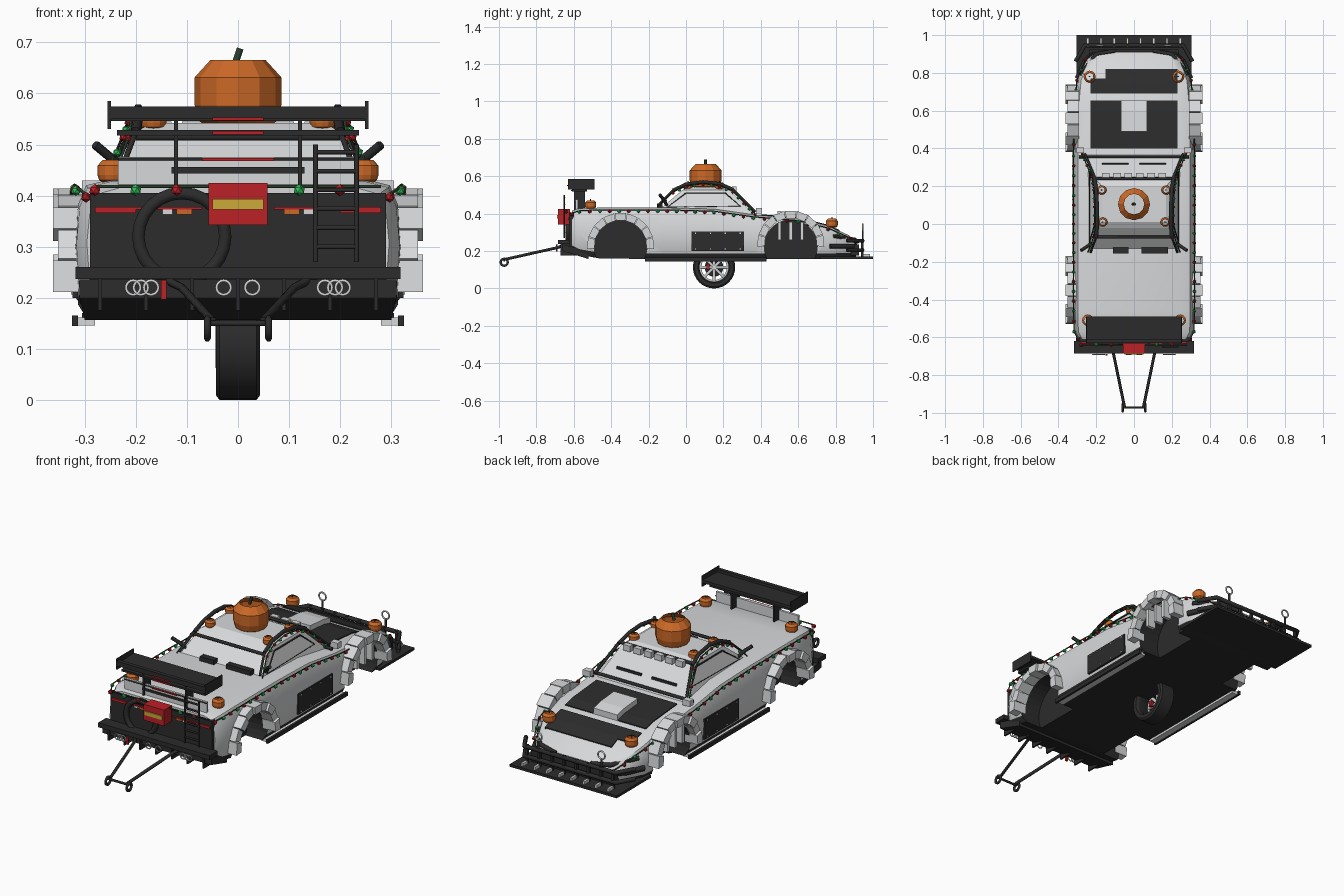
import bpy, bmesh, math
from mathutils import Vector, Matrix

cube = bpy.data.objects.get("Cube")
if cube:
    bpy.data.objects.remove(cube, do_unlink=True)

def material(name, *rgb):
    m = bpy.data.materials.new(name)
    m.use_nodes = True
    m.diffuse_color = (*rgb, 1)
    m.node_tree.nodes["Principled BSDF"].inputs["Base Color"].default_value = (*rgb, 1)
    return m

WHITE = material("white_paint", .68, .69, .7)
DARK = material("matte_black", .025, .025, .025)
ORANGE = material("pumpkin_orange", .6, .14, .02)
RED = material("red", .5, .015, .02)
GREEN = material("light_green", .03, .5, .1)
YELLOW = material("plate_yellow", .6, .4, .04)
SILVER = material("silver", .66, .67, .68)
STEM = material("stem_green", .025, .05, .025)

def finish(name, bm, *mats, smooth=False):
    bmesh.ops.recalc_face_normals(bm, faces=bm.faces)
    me = bpy.data.meshes.new(name)
    bm.to_mesh(me)
    bm.free()
    for m in mats:
        me.materials.append(m)
    ob = bpy.data.objects.new(name, me)
    bpy.context.collection.objects.link(ob)
    if smooth:
        bpy.context.view_layer.objects.active = ob
        bpy.ops.object.select_all(action='DESELECT')
        ob.select_set(True)
        bpy.ops.object.shade_smooth_by_angle(angle=math.radians(35))
    return ob

def box(name, x, y, z, mat, tilt=0):
    bm = bmesh.new()
    size = Matrix.Diagonal((x[1] - x[0], y[1] - y[0], z[1] - z[0], 1))
    mid = Matrix.Translation((sum(x) / 2, sum(y) / 2, sum(z) / 2))
    bmesh.ops.create_cube(bm, size=1, matrix=mid @ Matrix.Rotation(tilt, 4, 'X') @ size)
    return finish(name, bm, mat)

def pair(name, x, y, z, mat):
    for s in (-1, 1):
        box(name, sorted((s * x[0], s * x[1])), y, z, mat)

def tube(name, pts, r, mat, closed=False):
    cu = bpy.data.curves.new(name, 'CURVE')
    cu.dimensions, cu.bevel_depth, cu.bevel_resolution, cu.use_fill_caps = '3D', r, 1, True
    sp = cu.splines.new('POLY')
    sp.points.add(len(pts) - 1)
    for p, co in zip(sp.points, pts):
        p.co = (*co, 1)
    sp.use_cyclic_u = closed
    cu.materials.append(mat)
    bpy.context.collection.objects.link(bpy.data.objects.new(name, cu))

def circle(c, r, axis, n=16):
    turns = [(r * math.cos(2 * math.pi * i / n), r * math.sin(2 * math.pi * i / n)) for i in range(n)]
    return [(c[0], c[1] + u, c[2] + v) if axis == 'X' else (c[0] + u, c[1], c[2] + v) for u, v in turns]

def loft(rings, caps=True):
    bm = bmesh.new()
    vs = [[bm.verts.new(p) for p in ring] for ring in rings]
    n = len(vs[0])
    for a, b in zip(vs, vs[1:]):
        for i in range(n):
            bm.faces.new((a[i], a[(i + 1) % n], b[(i + 1) % n], b[i]))
    if caps:
        bm.faces.new(vs[0])
        bm.faces.new(vs[-1])
    return bm

# Body shell: lofted cross-sections, wheel wells cut out
def section(y, w, zb, zt):
    half = [(.8, zt), (.95, zt - .012), (1, zt - .05), (1.02, (zb + zt) / 2), (1, zb + .03), (.94, zb)]
    right = [(w * k, y, z) for k, z in half]
    return right + [(-x, y, z) for x, y, z in reversed(right)]

stations = [(-.61, .29, .2, .415), (-.57, .31, .18, .428), (-.46, .313, .16, .432), (-.1, .313, .157, .432),
            (.15, .313, .157, .425), (.36, .313, .157, .395), (.6, .31, .157, .375), (.76, .295, .157, .335),
            (.87, .25, .16, .285), (.91, .21, .165, .25)]
body = finish("body_shell", loft([section(*s) for s in stations]), WHITE, DARK, smooth=True)
ARCHES = {"rear": (-.35, .225, .225), "nose": (.56, .225, .237)}
for y, z, flare in ARCHES.values():
    for s in (-1, 1):
        cutter = finish("well_cutter", loft([circle((s * x, y, z), .142, 'X', 32) for x in (.2, .45)]), DARK)
        cutter.hide_render = True
        mod = body.modifiers.new("well", 'BOOLEAN')
        mod.object, mod.operation, mod.solver = cutter, 'DIFFERENCE', 'EXACT'
        bpy.context.view_layer.objects.active = body
        bpy.ops.object.modifier_apply(modifier=mod.name)
        bpy.data.objects.remove(cutter, do_unlink=True)
for f in body.data.polygons:
    n, c = f.normal, f.center
    wall = abs(c.x) < .305 and abs(n.y) > .3 and -.55 < c.y < .74
    f.material_index = int(n.z < -.3 or wall or (abs(c.x) < .22 and abs(n.x) > .9))

# Segmented wheel arch flares and louvres
for tag, (yc, z, zc) in ARCHES.items():
    for s in (-1, 1):
        for i in range(9):
            a0, a1 = (math.radians(-5 + 190 * (i + k) / 9) for k in (.03, .97))
            rings = [[(s * x, yc + r * math.cos(a), zc + r * math.sin(a)) for r, a in
                      ((.14, a0), (.18, a0), (.18, a1), (.14, a1))] for x in (.29, .352 + .01 * (i % 2 == 0))]
            finish(f"{tag}_flare_block", loft(rings), WHITE)
for y in (.5, .56, .62):
    pair("arch_louvre", (.29, .335), (y - .009, y + .009), (.26, .355), WHITE)
# Side skirts and door panels
pair("skirt_lining", (.28, .313), (-.21, .42), (.146, .162), WHITE)
pair("side_skirt", (.313, .325), (-.22, .43), (.145, .165), DARK)
pair("door_panel", (.31, .324), (.03, .31), (.2, .305), DARK)
for y in (.05, .13, .21, .29):
    for z in (.21, .295):
        pair("panel_rivet", (.322, .327), (y - .003, y + .003), (z - .003, z + .003), SILVER)

# Cabin and roof cage
def slab(x, y0, y1, z):
    return [(-x, y0, z), (x, y0, z), (x, y1, z), (-x, y1, z)]

finish("cabin", loft([slab(.25, -.18, .37, .39), slab(.2, -.02, .235, .525), slab(.17, .01, .2, .542)]), WHITE)
cage = [(.26, .37, .41), (.21, .25, .53), (.2, .18, .56), (.195, .09, .57), (.195, 0, .557), (.2, -.07, .525),
        (.23, -.15, .445)]
for s in (-1, 1):
    outline = [(-.1, .435), (0, .51), (.21, .51), (.29, .44)]
    tube("window_trim", [(s * (.252 - .37 * (z - .39)), y, z) for y, z in outline], .004, DARK, True)
    rail = [(s * x, y, z) for x, y, z in cage]
    tube("roof_rail", rail[1:-1], .01, DARK)
    tube("front_pillar_tube", rail[:2], .007, DARK)
    tube("rear_pillar_tube", rail[-2:], .006, DARK)
    tube("deck_stack", [(s * .22, -.1, .44), (s * .25, -.12, .475), (s * .28, -.14, .5)], .009, DARK)
pair("mirror", (.265, .305), (.375, .405), (.4, .43), WHITE)
for y, z, x in ((.24, .535, .21), (-.07, .515, .2), (.355, .405, .29)):
    tube("cage_cross_bar", [(-x, y, z), (x, y, z)], .008, DARK)
for i in range(6):
    x = -.15 + .06 * i
    box("roof_light", (x - .02, x + .02), (.245, .27), (.515, .545), WHITE)
for x in ((-.11, -.03), (.04, .18)):
    box("deck_vent", x, (-.155, -.125), (.425, .455), DARK)
pair("wiper", (.03, .17), (.315, .322), (.43, .45), DARK)

# Bonnet panels and scoop
def bonnet(name, x, y, mat, up):
    top = [(s[0], s[3]) for s in stations[5:]]
    def height(v):
        for (a, p), (b, q) in zip(top, top[1:]):
            if v <= b:
                return p + (q - p) * (v - a) / (b - a)
    rings = [[(u, v, height(v) + h) for u, h in ((x[0], -.01), (x[1], -.01), (x[1], up), (x[0], up))]
             for v in sorted({*y, *(k for k, q in top if y[0] < k < y[1])})]
    finish(name, loft(rings), mat)

for x, y in (((-.23, -.07), (.4, .655)), ((.07, .23), (.4, .655)), ((-.07, .07), (.4, .49)),
             ((-.23, .23), (.69, .77)), ((-.15, .23), (.77, .82))):
    bonnet("bonnet_panel", x, y, DARK, .005)
bonnet("bonnet_scoop", (-.068, .068), (.49, .655), WHITE, .03)

# Nose: grille, splitter, bull bar, lamps and rings
box("grille", (-.235, .235), (.78, .925), (.175, .235), DARK)
box("splitter", (-.305, .305), (.72, 1), (.157, .17), DARK)
for z in (.205, .255):
    tube("bull_bar", [(-.31, .86, z), (-.26, .945, z), (.26, .945, z), (.31, .86, z)], .011, DARK)
for i in range(8):
    x = -.245 + .07 * i
    box("bar_post", (x - .006, x + .006), (.935, .95), (.165, .265), DARK)
    box("splitter_stud", (x - .006, x + .006), (.95, .985), (.17, .185), SILVER)
for s in (-1, 1):
    tube("tow_ring", circle((s * .18, .945, .325), .02, 'Y'), .004, SILVER, True)
    tube("ring_post", [(s * .18, .945, .25), (s * .18, .945, .305)], .006, DARK)
    tube("lamp_slit", [(s * .285, .79, .28), (s * .2, .9, .262), (s * .1, .917, .25)], .011, DARK)
    tube("side_intake", [(s * .3, .77, .225), (s * .26, .86, .225), (s * .21, .91, .225)], .014, DARK)

# Tail: panel, bumper, diffuser, box, lights
box("tail_panel", (-.29, .29), (-.625, -.6), (.2, .405), DARK)
box("bumper", (-.318, .318), (-.685, -.62), (.237, .26), DARK)
finish("diffuser", loft([[(-w, y, z0), (w, y, z0), (w, y, z1), (-w, y, z1)] for y, w, z0, z1 in
                         ((-.66, .31, .2, .236), (-.52, .3, .157, .2))]), DARK)
for i in range(7):
    x = -.27 + .09 * i
    box("diffuser_fin", (x - .004, x + .004), (-.67, -.56), (.175, .24), DARK)
box("fuel_box", (-.058, .058), (-.685, -.62), (.343, .425), RED)
box("plate", (-.05, .05), (-.69, -.684), (.373, .393), YELLOW)
box("tow_strap", (-.151, -.14), (-.695, -.687), (.197, .235), RED)
tube("spare_hose", circle((-.11, -.63, .32), .085, 'Y', 24), .014, DARK, True)
pair("tail_light", (.2, .28), (-.632, -.624), (.366, .378), RED)
pair("tail_strip", (.07, .2), (-.632, -.624), (.373, .378), RED)
pair("indicator", (.09, .12), (-.634, -.624), (.363, .373), ORANGE)
pair("reverse_light", (.128, .148), (-.634, -.624), (.363, .373), WHITE)
for s in (-1, 1):
    for x in (.028, .17, .19, .205):
        tube("exhaust_ring", circle((s * x, -.69, .22), .014, 'Y'), .003, SILVER, True)
    # Wheelie bar
    tube("wheelie_arm", [(s * .15, -.64, .24), (s * .11, -.68, .22), (s * .05, -.97, .155)], .008, DARK)
    tube("wheelie_wheel", circle((s * .06, -.972, .14), .019, 'X'), .007, DARK, True)
tube("wheelie_axle", [(-.06, -.972, .15), (.06, -.972, .15)], .006, DARK)

# Ladder
for x in (.152, .232):
    tube("ladder_rail", [(x, -.65, .27), (x, -.65, .5)], .005, DARK)
for i in range(6):
    tube("ladder_rung", [(x, -.65, .3 + .037 * i) for x in (.152, .232)], .005, DARK)

# Rear wing and deck lip
box("wing_main", (-.25, .25), (-.62, -.49), (.548, .562), DARK, .03)
box("wing_flap", (-.25, .25), (-.63, -.61), (.55, .574), DARK)
box("wing_lower", (-.237, .237), (-.61, -.53), (.518, .528), DARK)
box("deck_lip", (-.235, .235), (-.59, -.578), (.42, .476), WHITE)
box("lip_slot", (-.13, .13), (-.594, -.588), (.443, .456), DARK)
tube("lip_trim", [(-.235, -.59, .471), (.235, -.59, .471)], .003, DARK)
for z, w, y in ((.55, .05, -.632), (.523, .05, -.612), (.471, .07, -.596)):
    box("brake_strip", (-w, w), (y - .003, y + .003), (z - .003, z + .003), RED)
pair("wing_end", (.249, .255), (-.63, -.49), (.53, .585), DARK)
pair("wing_strut", (.117, .125), (-.6, -.54), (.42, .55), DARK)

# Pumpkins: open faceted shells with a leaning stem
def pumpkin(x, y, z, r, h):
    prof = [(.62, 0), (.9, .12), (1, .35), (1, .75), (.64, 1)]
    rings = [[(u, v, z + h * t) for u, w, v in [(p[0], p[2], y + p[2] - z) for p in circle((x, y, z), r * k, 'Y', 12)]]
             for k, t in prof]
    finish("pumpkin", loft(rings, caps=False), ORANGE)
    tube("pumpkin_stem", [(x - r * .08, y, z + h * .92), (x + r * .05, y, z + h * 1.17)], r * .09, STEM)

pumpkin(0, .105, .53, .085, .135)
for s in (-1, 1):
    for x, y, z, r in ((.17, .18, .53, .025), (.165, .01, .53, .025), (.235, .78, .325, .032), (.245, -.51, .425, .03)):
        pumpkin(s * x, y, z, r, r * 1.5)

# Centre wheel: hollow tyre with deep-set spokes
tire = [(.03, .078), (.043, .085), (.043, .104), (.036, .113), (-.036, .113), (-.043, .104), (-.043, .085), (-.03, .078)]
finish("tire", loft([circle((x, .15, .113), r, 'X', 32) for x, r in tire + tire[:1]], caps=False), DARK, smooth=True)
tube("rim", circle((-.03, .15, .113), .073, 'X', 32), .006, SILVER, True)
for tip in circle((-.03, .15, .113), .072, 'X', 8):
    tube("spoke", [(-.026, .15, .113), tip], .009, SILVER)
finish("brake_disc", loft([circle((x, .15, .113), .05, 'X', 24) for x in (-.044, -.04)]), DARK)
box("brake_caliper", (-.02, -.005), (.11, .125), (.1, .13), RED)

# String lights: wire with alternating bulbs
def string(pts, step, size):
    pts = [Vector(p) for p in pts]
    tube("light_wire", pts, .003, STEM)
    bulbs = [bmesh.new(), bmesh.new()]
    spots = [a.lerp(b, i / n) for a, b in zip(pts, pts[1:]) for n in [max(1, round((b - a).length / step))]
             for i in range(n)]
    for i, spot in enumerate(spots):
        at = Matrix.Translation(spot - Vector((0, 0, size * .6)))
        bmesh.ops.create_icosphere(bulbs[i % 2], subdivisions=1, radius=size, matrix=at)
    finish("red_bulbs", bulbs[0], RED)
    finish("green_bulbs", bulbs[1], GREEN)

for s in (-1, 1):
    string([(s * (w + .007), y, zt - .012) for y, w, zb, zt in stations], .055, .0105)
    string([(s * (x + .014), y, z - .01) for x, y, z in cage], .05, .009)
string([(-.28 + .04 * i, -.64, .418 - .01 * (i % 2)) for i in range(15)][::2], .08, .012)
